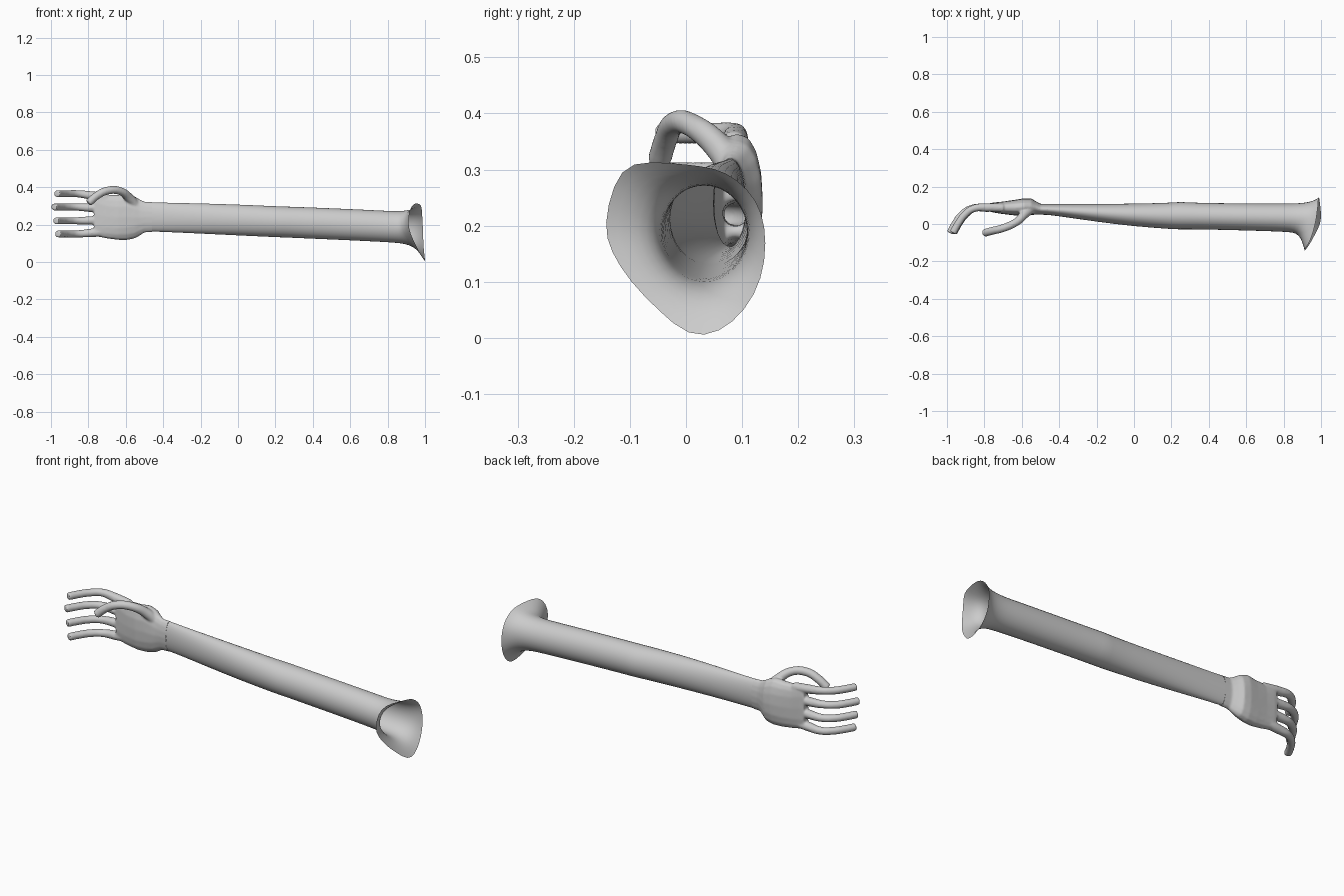
import bpy, bmesh, math
from mathutils import Vector

cube = bpy.data.objects.get("Cube")
if cube:
    bpy.data.objects.remove(cube, do_unlink=True)

SIDES = 16
WRIST_X = -0.46

grey = bpy.data.materials.new("plain grey")
grey.use_nodes = True
grey.diffuse_color = (0.6, 0.6, 0.6, 1)
grey.node_tree.nodes["Principled BSDF"].inputs["Base Color"].default_value = (0.6, 0.6, 0.6, 1)


def ring(x, y0, y1, z0, z1, power=1.0):
    """Cross-section across the arm; a power below 1 makes it boxier."""
    pts = []
    for i in range(SIDES):
        a = math.tau * i / SIDES
        c, s = math.cos(a), math.sin(a)
        c = math.copysign(abs(c) ** power, c)
        s = math.copysign(abs(s) ** power, s)
        pts.append(Vector((x, (y0 + y1) / 2 + c * (y1 - y0) / 2,
                           (z0 + z1) / 2 + s * (z1 - z0) / 2)))
    return pts


def loft(name, rings, closed):
    bm = bmesh.new()
    loops = [[bm.verts.new(p) for p in r] for r in rings]
    for a, b in zip(loops, loops[1:]):
        for i in range(SIDES):
            j = (i + 1) % SIDES
            bm.faces.new((a[i], a[j], b[j], b[i]))
    if closed:
        bm.faces.new(loops[0])
        bm.faces.new(loops[-1])
    bmesh.ops.recalc_face_normals(bm, faces=bm.faces)
    mesh = bpy.data.meshes.new(name)
    bm.to_mesh(mesh)
    bm.free()
    obj = bpy.data.objects.new(name, mesh)
    bpy.context.collection.objects.link(obj)
    return obj


def select(*objs):
    bpy.ops.object.select_all(action='DESELECT')
    for o in objs:
        o.select_set(True)
    bpy.context.view_layer.objects.active = objs[0]


def digit(name, path, radius):
    """Round-sectioned tube through a few points, with a rounded tip."""
    curve = bpy.data.curves.new(name, 'CURVE')
    curve.dimensions = '3D'
    curve.bevel_depth = radius
    curve.bevel_resolution = 4
    curve.use_fill_caps = True
    spline = curve.splines.new('BEZIER')
    spline.bezier_points.add(len(path) - 1)
    for i, (pt, co) in enumerate(zip(spline.bezier_points, path)):
        pt.co = co
        pt.handle_left_type = pt.handle_right_type = 'AUTO'
        pt.radius = 1.2 if i < 2 else 1.0
    obj = bpy.data.objects.new(name, curve)
    bpy.context.collection.objects.link(obj)
    select(obj)
    bpy.ops.object.convert(target='MESH')
    return bpy.context.object


# Arm: open tube widening into a slanted flare at the shoulder
sections = [
    (WRIST_X, .048, .108, .161, .321), (-.4, .041, .108, .159, .319),
    (-.2, .011, .108, .15, .315), (0, -.014, .11, .14, .309),
    (.2, -.029, .115, .131, .3), (.25, -.031, .121, .129, .298),
    (.3, -.029, .115, .127, .297), (.6, -.036, .111, .114, .285),
    (.78, -.042, .111, .105, .276), (.84, -.046, .111, .101, .273)]
rings = [ring(*s) for s in sections]
rim = [Vector(p) for p in (
    (.99, .144, .17), (.985, .136, .225), (.985, .112, .265), (.98, .07, .297),
    (.975, .03, .306), (.965, -.02, .311), (.94, -.1, .317), (.915, -.13, .275),
    (.91, -.147, .2), (.92, -.135, .155), (.945, -.1, .1), (.97, -.05, .05),
    (1, .005, 0), (1, .06, .008), (.995, .107, .05), (.99, .136, .105))]
base = rings[-1]
for along, out in ((.35, .06), (.65, .25), (.85, .58)):
    rings.append([Vector((b.x + (r.x - b.x) * along, *b.lerp(r, out).yz))
                  for b, r in zip(base, rim)])
rings.append(rim)
arm = loft("arm", rings, closed=False)
arm.modifiers.new("smooth", 'SUBSURF').levels = 1
arm.modifiers["smooth"].render_levels = 1

# Palm
palm = loft("hand", [ring(*s) for s in (
    (-.43, .046, .108, .16, .32), (-.5, .05, .108, .157, .323),
    (-.525, .05, .122, .14, .335), (-.55, .048, .137, .126, .35, .9),
    (-.59, .046, .137, .117, .365, .85), (-.64, .046, .129, .117, .36, .8),
    (-.7, .053, .12, .125, .36, .75), (-.75, .061, .115, .135, .372, .7),
    (-.77, .066, .111, .14, .375, .7))], closed=True)

# Four hooked fingers: name, root height, tip height, reach
bend = [(-.7, .086), (-.78, .088), (-.86, .082), (-.905, .05), (-.94, .003), (-.968, -.048)]
parts = [palm]
for name, root, tip, reach in (("index_finger", .345, .365, 0), ("middle_finger", .285, .294, .016),
                               ("ring_finger", .224, .22, .006), ("little_finger", .162, .15, -.004)):
    path = [(x - reach * min(1, i / 3), y, root + (tip - root) * min(1, i / 2))
            for i, (x, y) in enumerate(bend)]
    parts.append(digit(name, path, .0195))

# Thumb arching over the palm
parts.append(digit("thumb", [(-.53, .092, .28), (-.575, .062, .335), (-.63, .01, .379),
                             (-.7, -.022, .381), (-.755, -.036, .354), (-.8, -.048, .315)], .0215))

# Fuse palm and digits into one skin, open at the wrist
select(*parts)
bpy.ops.object.join()
hand = bpy.context.object
fuse = hand.modifiers.new("fuse", 'REMESH')
fuse.mode = 'VOXEL'
fuse.voxel_size = .005
soften = hand.modifiers.new("soften", 'SMOOTH')
soften.factor = .5
soften.iterations = 8
for mod in ("fuse", "soften"):
    bpy.ops.object.modifier_apply(modifier=mod)
bm = bmesh.new()
bm.from_mesh(hand.data)
bmesh.ops.bisect_plane(bm, geom=bm.verts[:] + bm.edges[:] + bm.faces[:],
                       plane_co=(WRIST_X, 0, 0), plane_no=(1, 0, 0), clear_outer=True)
bm.to_mesh(hand.data)
bm.free()

for obj in (arm, hand):
    obj.data.materials.clear()
    obj.data.materials.append(grey)
    select(obj)
    bpy.ops.object.shade_smooth()
